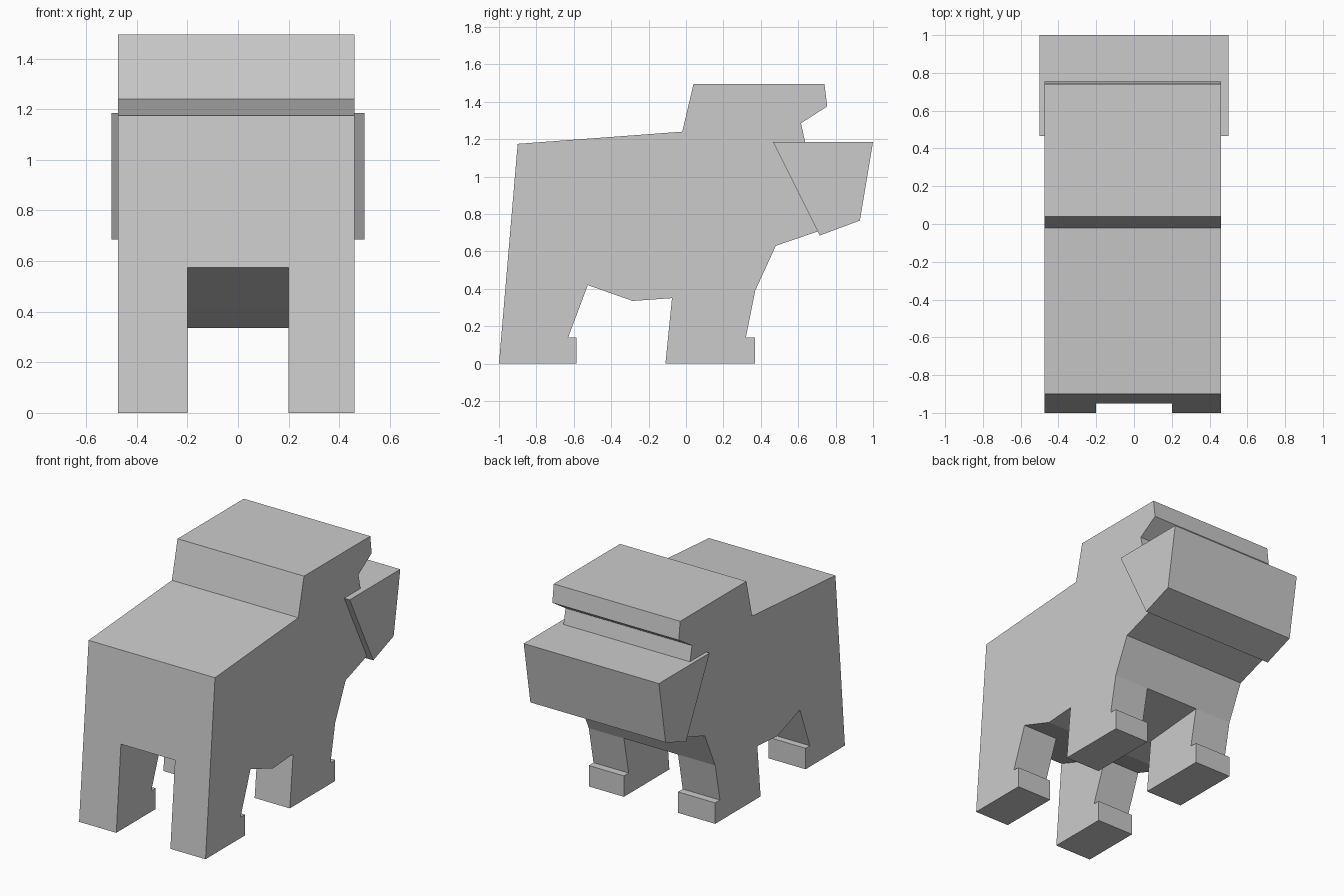
import bpy
import bmesh

if "Cube" in bpy.data.objects:
    bpy.data.objects.remove(bpy.data.objects["Cube"])


def extrude_profile(name, profile, x0, x1):
    """Solid made from a side (y, z) outline swept from x0 to x1."""
    bm = bmesh.new()
    face = bm.faces.new([bm.verts.new((x0, y, z)) for y, z in profile])
    swept = bmesh.ops.extrude_face_region(bm, geom=[face], use_keep_orig=True)
    verts = [v for v in swept["geom"] if isinstance(v, bmesh.types.BMVert)]
    bmesh.ops.translate(bm, verts=verts, vec=(x1 - x0, 0, 0))
    bmesh.ops.recalc_face_normals(bm, faces=bm.faces)
    mesh = bpy.data.meshes.new(name)
    bm.to_mesh(mesh)
    bm.free()
    obj = bpy.data.objects.new(name, mesh)
    bpy.context.collection.objects.link(obj)
    return obj


def cut(obj, cutter):
    """Subtract a cutter and remove it."""
    mod = obj.modifiers.new("cut", 'BOOLEAN')
    mod.operation = 'DIFFERENCE'
    mod.solver = 'EXACT'
    mod.object = cutter
    bpy.context.view_layer.objects.active = obj
    bpy.ops.object.modifier_apply(modifier=mod.name)
    bpy.data.objects.remove(cutter)


# Body: head, back, belly and legs in one side silhouette
body = extrude_profile("body", [
    (-1.0, 0), (-0.9, 1.175), (-0.02, 1.24), (0.04, 1.495),      # rump, back
    (0.74, 1.495), (0.755, 1.375), (0.615, 1.285), (0.64, 1.17),  # brow, nose
    (0.75, 0.722), (0.48, 0.63), (0.37, 0.39),                   # throat, chest
    (0.32, 0.14), (0.37, 0.14), (0.37, 0), (-0.11, 0),           # front foot
    (-0.075, 0.35), (-0.285, 0.335), (-0.525, 0.42),             # belly
    (-0.63, 0.14), (-0.585, 0.14), (-0.585, 0),                  # hind foot
], -0.475, 0.46)

# Gap between the hind legs, rising towards the rump
cut(body, extrude_profile("hind_gap", [
    (-1.1, -0.1), (-1.1, 0.628), (-0.525, 0.42), (-0.525, -0.1)], -0.2, 0.2))

# Gap between the front legs
cut(body, extrude_profile("front_gap", [
    (-0.15, -0.1), (-0.075, 0.35), (0.37, 0.39), (0.5, 0.40), (0.5, -0.1)],
    -0.2, 0.2))

# Lower jaw, slightly wider than the head
jaw = extrude_profile("jaw", [
    (0.465, 1.185), (1.0, 1.185), (0.93, 0.765), (0.715, 0.685)], -0.5, 0.5)
